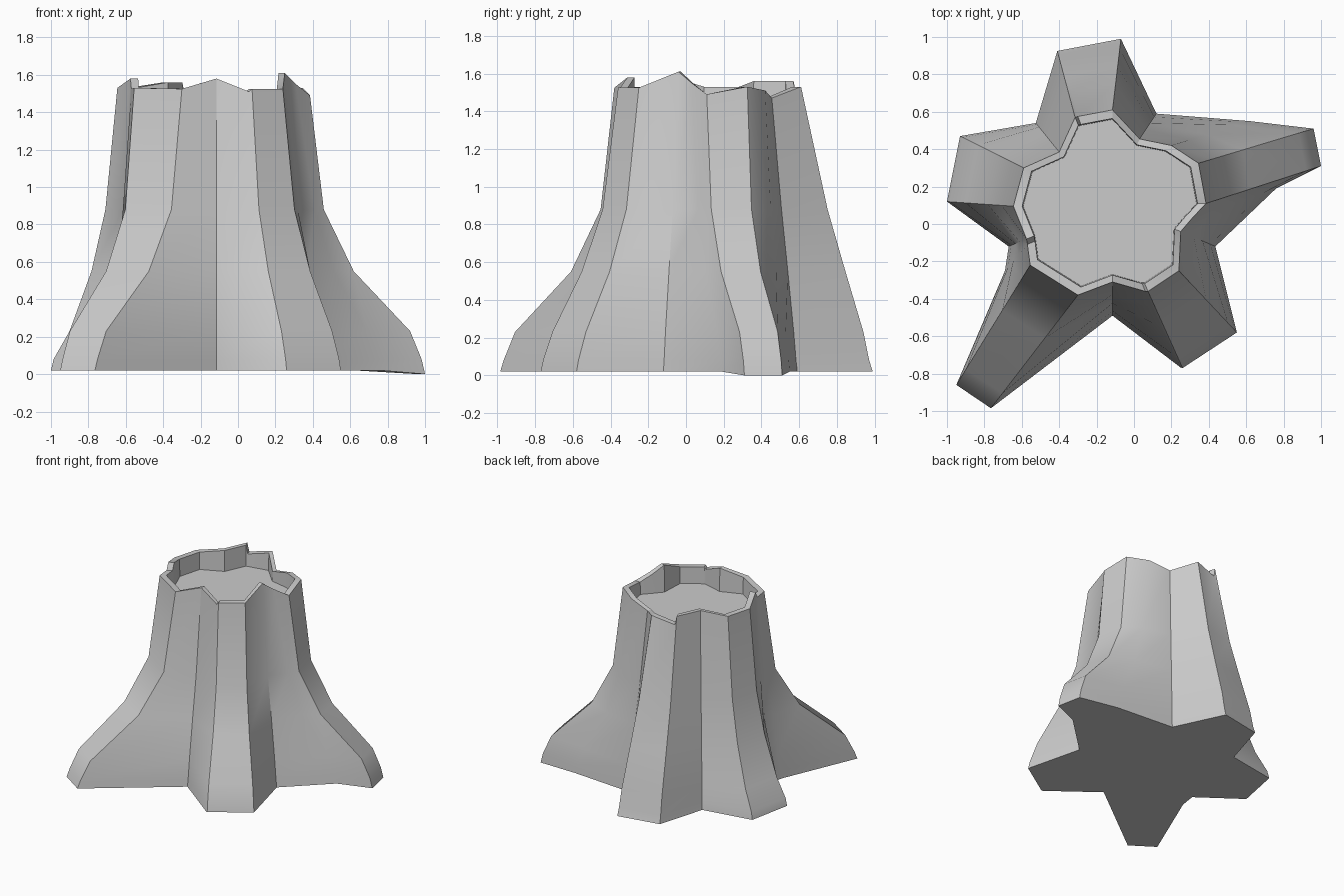
import bpy, bmesh, math

old = bpy.data.objects.get("Cube")
if old:
    bpy.data.objects.remove(old, do_unlink=True)

# single bark colour
mat = bpy.data.materials.new("weathered grey")
mat.use_nodes = True
grey = (0.6, 0.6, 0.6, 1)
mat.diffuse_color = grey
mat.node_tree.nodes["Principled BSDF"].inputs["Base Color"].default_value = grey

# how far each column has spread out at every level, ground to rim
LEVELS = (0.02, 0.08, 0.23, 0.55, 0.88)
LONG = (1, .97, .87, .38, .12)
SHORT = (1, .97, .85, .47, .20)
SIDE = (1, .96, .72, .39, .18)
BACK = (1, .95, .87, .62, .37)
VALLEY = (1, .95, .86, .63, .38)
WEB = (1, .96, .84, .45, .22)

# columns counter-clockwise: rim point, rim height, foot point, spread
COLUMNS = [
    ((.385, .11), 1.49, (1.0, .31), LONG),
    ((.345, .325), 1.53, (.96, .51), LONG),
    ((.20, .42), 1.51, (.62, .55), WEB),
    ((.03, .455), 1.47, (.12, .59), VALLEY),
    ((-.115, .61), 1.53, (-.07, .99), BACK),
    ((-.30, .575), 1.49, (-.395, .928), BACK),
    ((-.315, .57), 1.56, (-.41, .925), BACK),
    ((-.40, .385), 1.56, (-.525, .54), VALLEY),
    ((-.59, .30), 1.53, (-.93, .47), SIDE),
    ((-.645, .095), 1.53, (-1.0, .12), SIDE),
    ((-.575, -.08), 1.58, (-.67, -.12), VALLEY),
    ((-.57, -.11), 1.525, (-.69, -.25), VALLEY),
    ((-.555, -.22), 1.53, (-.95, -.86), LONG),
    ((-.30, -.38), 1.525, (-.765, -.985), LONG),
    ((-.115, -.31), 1.58, (-.115, -.49), VALLEY),
    ((.06, -.36), 1.51, (.25, -.768), SHORT),
    ((.075, -.36), 1.525, (.26, -.77), SHORT),
    ((.24, -.25), 1.525, (.55, -.58), SHORT),
    ((.25, -.04), 1.61, (.435, -.12), VALLEY),
    ((.31, .03), 1.55, (.76, .19), WEB),
]
CENTRE = (-.12, .10)
FLOOR_Z = 1.39


def inset(point, factor):
    return [c + (p - c) * factor for p, c in zip(point, CENTRE)]


bm = bmesh.new()
strands = []
for rim, height, foot, spread in COLUMNS:
    strand = []
    for z, s in zip(LEVELS, spread):
        if foot[0] > .9 and z == LEVELS[0]:
            z = 0          # the long right root reaches lowest
        x, y = [r + (f - r) * s for r, f in zip(rim, foot)]
        strand.append(bm.verts.new((x, y, z)))
    # outer rim, inner rim and sunken floor edge
    for (x, y), z in ((rim, height), (inset(rim, .91), height), (inset(rim, .90), FLOOR_Z)):
        strand.append(bm.verts.new((x, y, z)))
    strands.append(strand)

# skin the columns, then close the floor and the underside
for a, b in zip(strands, strands[1:] + strands[:1]):
    for i in range(len(a) - 1):
        bm.faces.new((a[i], b[i], b[i + 1], a[i + 1]))
bm.faces.new([s[-1] for s in strands])
bm.faces.new([s[0] for s in reversed(strands)])
bmesh.ops.recalc_face_normals(bm, faces=bm.faces)

mesh = bpy.data.meshes.new("tree_stump")
bm.to_mesh(mesh)
bm.free()
mesh.materials.append(mat)
stump = bpy.data.objects.new("tree_stump", mesh)
bpy.context.collection.objects.link(stump)

bpy.ops.object.select_all(action='DESELECT')
stump.select_set(True)
bpy.context.view_layer.objects.active = stump
bpy.ops.object.shade_smooth_by_angle(angle=math.radians(30))
